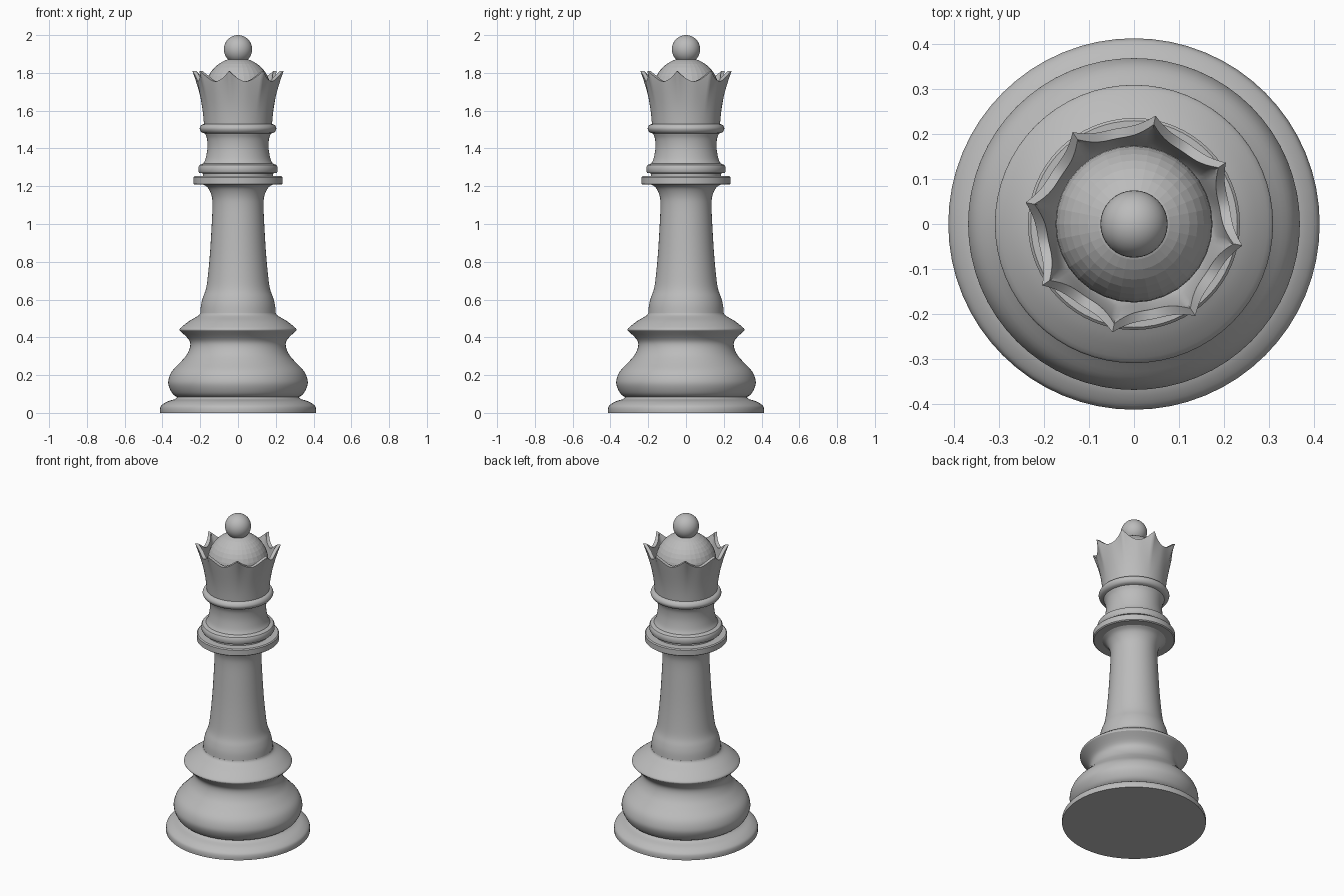
import bpy, bmesh, math

if "Cube" in bpy.data.objects:
    bpy.data.objects.remove(bpy.data.objects["Cube"])

SEGMENTS = 64
grey = bpy.data.materials.new("grey")
grey.diffuse_color = (0.5, 0.5, 0.5, 1)
grey.use_nodes = True
grey.node_tree.nodes["Principled BSDF"].inputs["Base Color"].default_value = grey.diffuse_color


def finish(name, bm, angle=35):
    bmesh.ops.recalc_face_normals(bm, faces=bm.faces)
    mesh = bpy.data.meshes.new(name)
    bm.to_mesh(mesh)
    bm.free()
    mesh.materials.append(grey)
    ob = bpy.data.objects.new(name, mesh)
    bpy.context.collection.objects.link(ob)
    if angle:
        bpy.ops.object.select_all(action='DESELECT')
        ob.select_set(True)
        bpy.context.view_layer.objects.active = ob
        bpy.ops.object.shade_smooth_by_angle(angle=math.radians(angle))
    return ob


def skin(bm, rings, caps):
    """Bridge successive rings of points, optionally capping both ends."""
    loops = [[bm.verts.new(p) for p in ring] for ring in rings]
    n = len(loops[0])
    for a, b in zip(loops, loops[1:]):
        for i in range(n):
            j = (i + 1) % n
            bm.faces.new((a[i], a[j], b[j], b[i]))
    if caps:
        bm.faces.new(loops[0][::-1])
        bm.faces.new(loops[-1])


def curve(points, steps=4):
    """Smooth curve through the profile points."""
    pts = [points[0]] + points + [points[-1]]
    out = []
    for a, b, c, d in zip(pts, pts[1:], pts[2:], pts[3:]):
        for k in range(steps):
            t = k / steps
            out.append([0.5 * (2 * q + (r - p) * t + (2 * p - 5 * q + 4 * r - s) * t * t
                               + (3 * q - p - 3 * r + s) * t ** 3)
                        for p, q, r, s in zip(a, b, c, d)])
    return out + [points[-1]]


def lathe(name, points, smooth=True):
    profile = curve(points) if smooth else points
    bm = bmesh.new()
    skin(bm, [[(r * math.cos(2 * math.pi * i / SEGMENTS), r * math.sin(2 * math.pi * i / SEGMENTS), z)
               for i in range(SEGMENTS)] for r, z in profile], True)
    return finish(name, bm)


def ball(name, radius, z, angle):
    bm = bmesh.new()
    bmesh.ops.create_uvsphere(bm, u_segments=32, v_segments=20, radius=radius)
    bmesh.ops.translate(bm, verts=bm.verts, vec=(0, 0, z))
    return finish(name, bm, angle)


# Foot and lower body
lathe("foot", [(0.413, 0), (0.413, 0.022), (0.405, 0.04), (0.375, 0.06), (0.335, 0.073), (0.32, 0.085)])
lathe("base_bulge", [(0.315, 0.08), (0.345, 0.1), (0.366, 0.14), (0.368, 0.175), (0.35, 0.22),
                     (0.305, 0.268), (0.27, 0.31), (0.253, 0.355), (0.262, 0.39), (0.308, 0.435)])
lathe("base_flange", [(0.308, 0.435), (0.306, 0.448), (0.26, 0.485), (0.21, 0.515), (0.2, 0.53)])

# Stem
lathe("stem", [(0.2, 0.525), (0.196, 0.57), (0.186, 0.61), (0.17, 0.655), (0.16, 0.72), (0.148, 0.85),
               (0.139, 1.0), (0.135, 1.1), (0.14, 1.15), (0.158, 1.19), (0.185, 1.21)])

# Collars and neck
lathe("collar", [(0.23, 1.208), (0.236, 1.213), (0.236, 1.247), (0.23, 1.253)], False)
lathe("collar_gap", [(0.185, 1.25), (0.185, 1.285)], False)
lathe("neck_ring", [(0.185, 1.268), (0.205, 1.27), (0.21, 1.278), (0.21, 1.302), (0.204, 1.312), (0.18, 1.322)], False)
lathe("neck", [(0.185, 1.318), (0.172, 1.345), (0.162, 1.4), (0.164, 1.45), (0.175, 1.48), (0.18, 1.5)])
lathe("crown_ring", [(0.172, 1.478), (0.193, 1.486), (0.203, 1.505), (0.195, 1.523), (0.18, 1.53)])

# Flared crown with eight points
POINTS, COUNT, START = 8, 128, math.radians(-11.25)
outer = [(0.18, 0), (0.184, 0.2), (0.19, 0.4), (0.198, 0.6), (0.207, 0.8), (0.213, 0.93), (0.216, 1)]
inner = [(0.194, 1), (0.19, 0.9), (0.182, 0.75), (0.17, 0.6), (0.15, 0.5)]


def crown_ring(r, s, push):
    ring = []
    for i in range(COUNT):
        a = START + 2 * math.pi * i / COUNT
        peak = abs(2 * ((i * POINTS / COUNT) % 1) - 1)
        top = 1.755 + 0.055 * peak ** 1.8
        rr = r + push * peak ** 3 * s ** 2
        ring.append((rr * math.cos(a), rr * math.sin(a), 1.525 + s * (top - 1.525)))
    return ring


bm = bmesh.new()
skin(bm, [crown_ring(r, s, 0.03) for r, s in curve(outer, 2)]
     + [crown_ring(r, s, 0.032) for r, s in curve(inner, 2)], True)
finish("crown", bm, 50)

# Dome and finial
ball("dome", 0.175, 1.705, 0)
ball("finial", 0.075, 1.925, 40)
